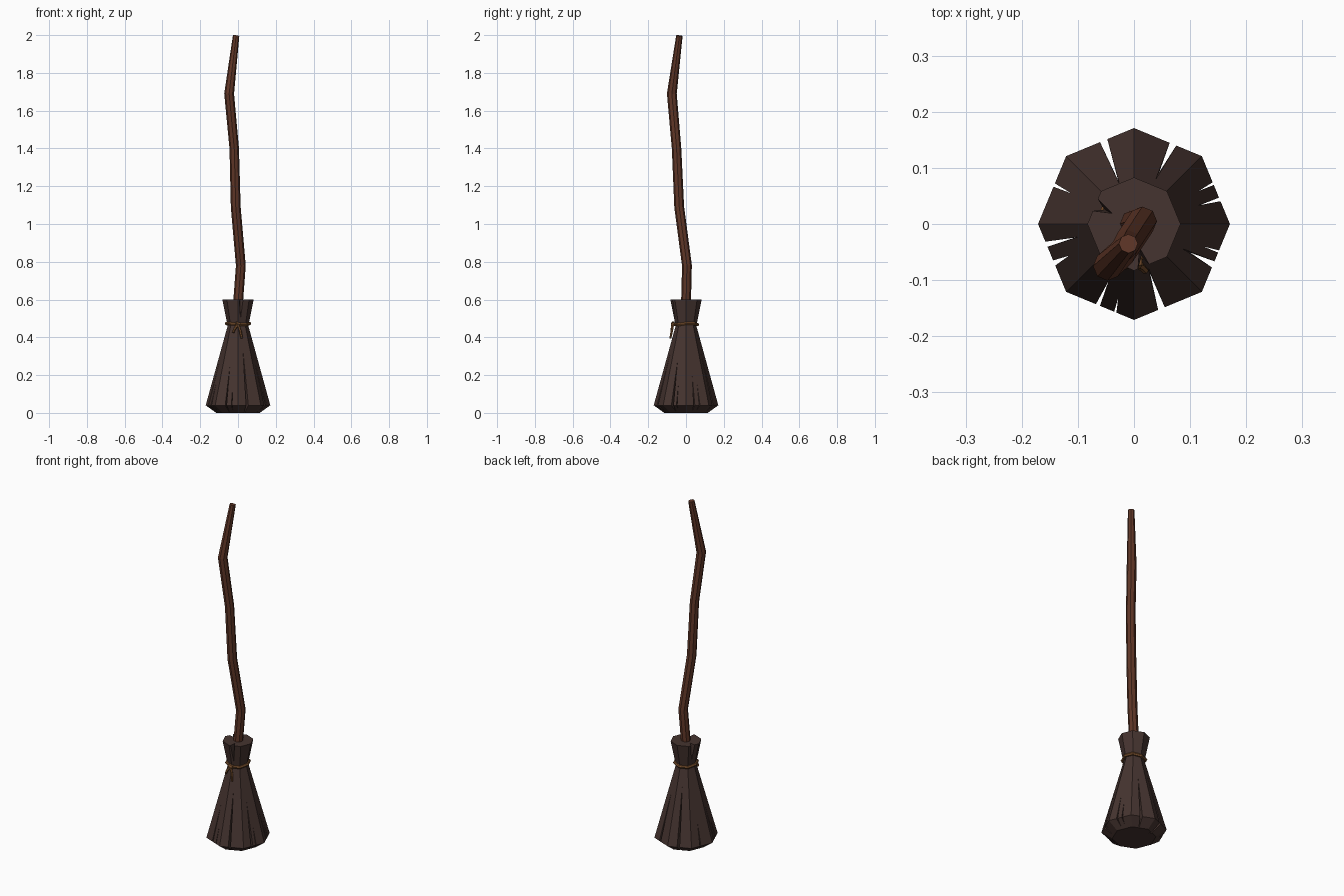
import bpy, bmesh, math
from mathutils import Vector

if "Cube" in bpy.data.objects:
    bpy.data.objects.remove(bpy.data.objects["Cube"])


def material(name, rgb):
    m = bpy.data.materials.new(name)
    m.diffuse_color = (*rgb, 1)
    m.use_nodes = True
    m.node_tree.nodes["Principled BSDF"].inputs["Base Color"].default_value = m.diffuse_color
    return m


def make_object(name, bm, mat=None):
    bmesh.ops.recalc_face_normals(bm, faces=bm.faces)
    me = bpy.data.meshes.new(name)
    bm.to_mesh(me)
    bm.free()
    ob = bpy.data.objects.new(name, me)
    bpy.context.collection.objects.link(ob)
    if mat:
        me.materials.append(mat)
    return ob


def polar(r, deg, z):
    a = math.radians(deg)
    return Vector((r * math.cos(a), r * math.sin(a), z))


def loft(bm, rings, closed=False):
    """Skin rings of points; cap the ends unless the loop is closed."""
    vs = [[bm.verts.new(p) for p in ring] for ring in rings]
    n = len(vs[0])
    for i in range(len(vs) if closed else len(vs) - 1):
        a, b = vs[i], vs[(i + 1) % len(vs)]
        for k in range(n):
            bm.faces.new((a[k], a[(k + 1) % n], b[(k + 1) % n], b[k]))
    if not closed:
        bm.faces.new(vs[0])
        bm.faces.new(vs[-1])


def tube(bm, pts, r, sides=6, up=(0, 0, 1), closed=False):
    """Sweep a round section along a path."""
    pts = [Vector(p) for p in pts]
    n, rings = len(pts), []
    for i, p in enumerate(pts):
        a = pts[(i - 1) % n] if closed or i else p
        b = pts[(i + 1) % n] if closed or i < n - 1 else p
        t = (b - a).normalized()
        u = t.cross(Vector(up)).normalized()
        v = t.cross(u)
        rad = r[i] if isinstance(r, (list, tuple)) else r
        rings.append([p + rad * (math.cos(w) * u + math.sin(w) * v)
                      for w in (2 * math.pi * k / sides for k in range(sides))])
    loft(bm, rings, closed)


wood = material("wood", (0.115, 0.037, 0.02))
straw = material("straw", (0.06, 0.034, 0.029))
cord = material("cord", (0.18, 0.075, 0.025))

# Crooked handle
bm = bmesh.new()
tube(bm, [(0, 0, 0.42), (0, 0, 0.58), (0.015, 0.005, 0.78), (-0.012, -0.036, 1.09),
          (-0.02, -0.05, 1.4), (-0.047, -0.075, 1.69), (-0.01, -0.035, 1.997)],
     [0.026, 0.026, 0.026, 0.026, 0.025, 0.026, 0.017], 8, up=(0, 1, 0))
make_object("handle", bm, wood)

# Octagonal bristle bundle
bm = bmesh.new()
loft(bm, [[polar(r, 45 * k, z) for k in range(8)]
          for r, z in ((0.115, 0), (0.171, 0.04), (0.055, 0.46), (0.083, 0.6))])
bristles = make_object("bristles", bm, straw)

# Wedge cutters for the splits: angle, half width in degrees, inner radius, tip height
splits = [(16, 2.2, 0.135, 0.25), (27, 2, 0.14, 0.2), (64, 3.2, 0.115, 0.36),
          (110, 3.2, 0.095, 0.4), (154, 2.2, 0.135, 0.22), (193, 2.5, 0.12, 0.3),
          (206, 3.5, 0.135, 0.2), (246, 2.2, 0.125, 0.3), (258, 1.6, 0.14, 0.18),
          (288, 3, 0.105, 0.38), (333, 3.2, 0.125, 0.33), (342, 1.6, 0.14, 0.2)]
bm = bmesh.new()


def wedge(ang, half, inner, z0, outer, tip):
    a, b, c, d = [bm.verts.new(p) for p in (
        polar(outer, ang - half, z0), polar(outer, ang + half, z0),
        polar(inner, ang, z0), tip)]
    for f in ((a, b, c), (a, b, d), (b, c, d), (c, a, d)):
        bm.faces.new(f)


for ang, half, inner, top in splits:
    r_tip = 0.171 - (top - 0.04) * 0.276
    wedge(ang, half, inner - 0.012, -0.01, 0.21, polar(r_tip + 0.004, ang, top))
for ang, half in ((154, 11), (283, 10)):
    wedge(ang, half, 0.042, 0.61, 0.1, polar(0.06, ang, 0.49))
cutter = make_object("split_cutter", bm)
cutter.hide_render = True
cutter.hide_viewport = True
mod = bristles.modifiers.new("splits", "BOOLEAN")
mod.operation, mod.object, mod.solver = "DIFFERENCE", cutter, "EXACT"

# Cord wrapped around the neck
bm = bmesh.new()
tube(bm, [polar(0.061, 45 * k, 0.47 + 0.003 * (-1) ** (k // 2)) for k in range(8)],
     0.009, 6, closed=True)
make_object("cord_wrap", bm, cord)

# Knot with two loose ends at the front
bm = bmesh.new()
tube(bm, [(-0.012, -0.068, 0.474), (0.012, -0.068, 0.468)], 0.011)
for end in ([(0, -0.07, 0.47), (-0.018, -0.075, 0.445), (-0.026, -0.077, 0.425)],
            [(0, -0.07, 0.47), (0.012, -0.075, 0.435), (0.02, -0.083, 0.395)]):
    tube(bm, end, [0.008, 0.007, 0.006], 6, up=(0, 1, 0))
make_object("cord_knot", bm, cord)
